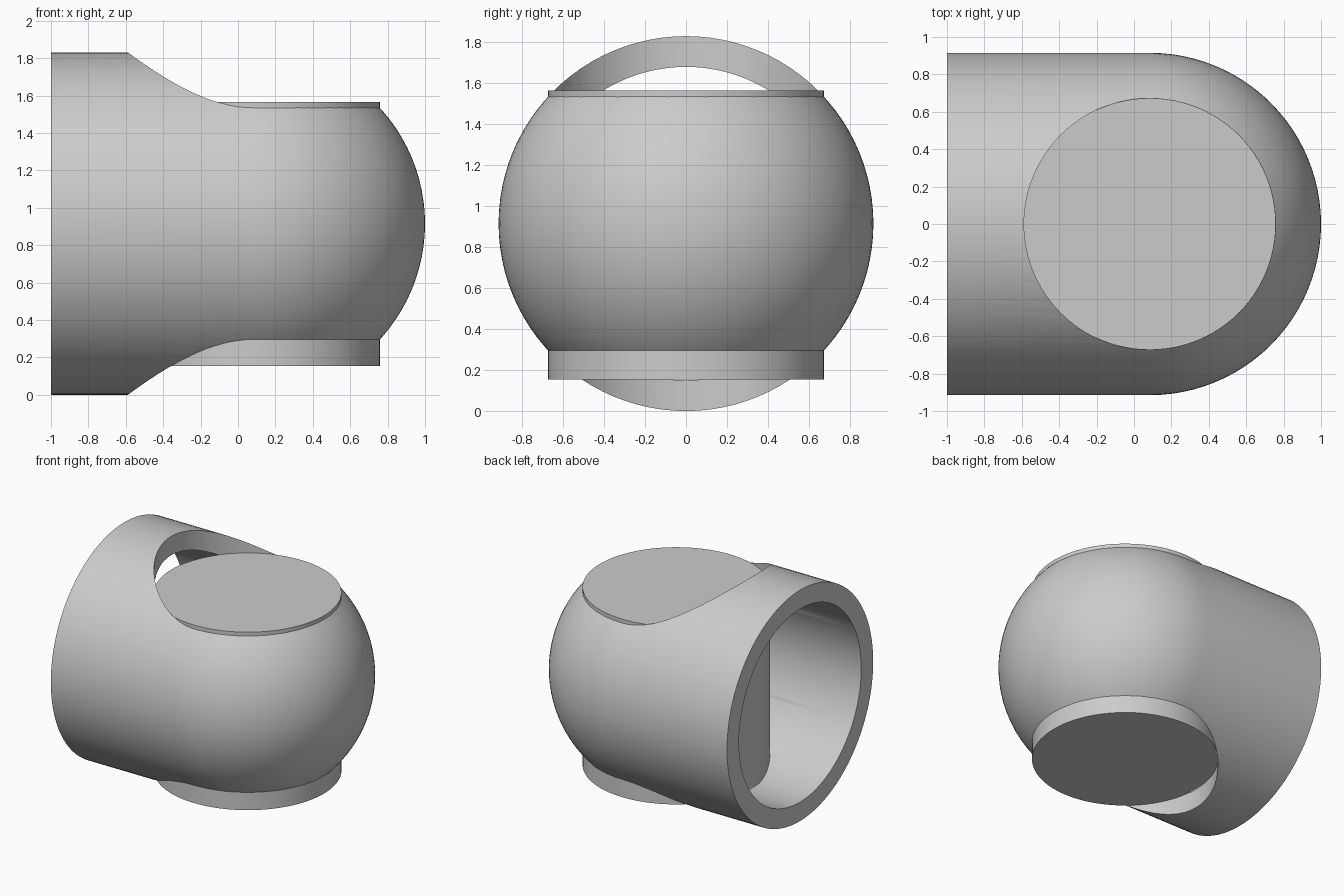
import bpy, bmesh
from math import sin, cos, pi, radians
from mathutils import Matrix

if "Cube" in bpy.data.objects:
    bpy.data.objects.remove(bpy.data.objects["Cube"])

OUTER, INNER, PLUG = 0.915, 0.765, 0.673
CENTRE_X = 1 - OUTER
SEGMENTS = 96

grey = bpy.data.materials.new("plain grey")
grey.use_nodes = True
COLOUR = (0.6, 0.6, 0.6, 1)
grey.diffuse_color = COLOUR
grey.node_tree.nodes["Principled BSDF"].inputs["Base Color"].default_value = COLOUR


def make_object(name, bm):
    bmesh.ops.recalc_face_normals(bm, faces=bm.faces)
    mesh = bpy.data.meshes.new(name)
    bm.to_mesh(mesh)
    bm.free()
    mesh.materials.append(grey)
    ob = bpy.data.objects.new(name, mesh)
    bpy.context.collection.objects.link(ob)
    return ob


def select_only(ob):
    bpy.ops.object.select_all(action='DESELECT')
    ob.select_set(True)
    bpy.context.view_layer.objects.active = ob


def upright_cylinder(name, radius, bottom, top):
    bm = bmesh.new()
    bmesh.ops.create_cone(
        bm, cap_ends=True, segments=SEGMENTS, radius1=radius, radius2=radius,
        depth=top - bottom,
        matrix=Matrix.Translation((CENTRE_X, 0, (bottom + top) / 2)))
    return make_object(name, bm)


def dome_profile(radius, steps=24):
    # Straight tube wall followed by a quarter circle to the axis
    arc = [(CENTRE_X + radius * sin(a), radius * cos(a))
           for a in (i * pi / 2 / steps for i in range(steps + 1))]
    return [(-1, radius)] + arc


# Hollow tube with a domed end: closed wall section spun about the x axis
bm = bmesh.new()
section = dome_profile(OUTER) + dome_profile(INNER)[::-1]
verts = [bm.verts.new((x, 0, OUTER + r)) for x, r in section]
edges = [bm.edges.new((verts[i - 1], verts[i])) for i in range(len(verts))
         if i != len(verts) // 2]
bmesh.ops.spin(bm, geom=verts + edges, cent=(0, 0, OUTER), axis=(1, 0, 0),
               angle=2 * pi, steps=SEGMENTS, use_merge=True)
bmesh.ops.remove_doubles(bm, verts=bm.verts, dist=0.0005)
shell = make_object("domed_tube", bm)

# Vertical bore through the dome
cutter = upright_cylinder("bore_cutter", PLUG, -0.5, 2.5)
cutter.hide_render = True
bore = shell.modifiers.new("bore", 'BOOLEAN')
bore.operation = 'DIFFERENCE'
bore.solver = 'EXACT'
bore.object = cutter
select_only(shell)
bpy.ops.object.modifier_apply(modifier=bore.name)
bpy.data.objects.remove(cutter)

# Solid plug standing in the bore
plug = upright_cylinder("vertical_plug", PLUG, 0.155, 1.565)

for ob in (shell, plug):
    select_only(ob)
    bpy.ops.object.shade_smooth_by_angle(angle=radians(30))
